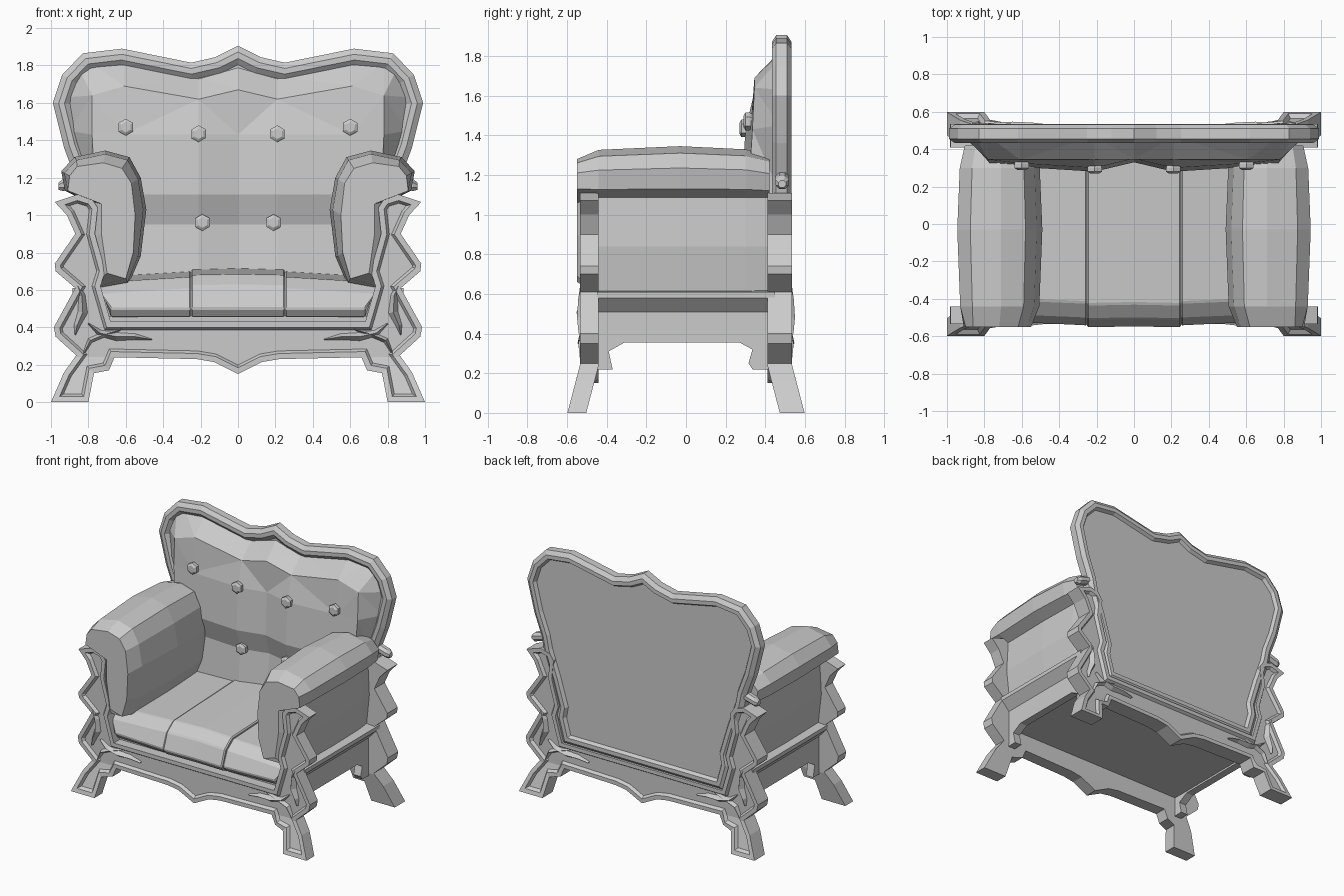
import bpy, bmesh, math
from mathutils import Vector

if "Cube" in bpy.data.objects:
    bpy.data.objects.remove(bpy.data.objects["Cube"], do_unlink=True)

GREY = (0.6, 0.6, 0.6, 1)
grey = bpy.data.materials.new("plain_grey")
grey.use_nodes = True
grey.diffuse_color = GREY
grey.node_tree.nodes["Principled BSDF"].inputs["Base Color"].default_value = GREY


def finish(bm, name, mirror=(False, False), bevel=0):
    bmesh.ops.recalc_face_normals(bm, faces=bm.faces)
    mesh = bpy.data.meshes.new(name)
    bm.to_mesh(mesh)
    bm.free()
    mesh.materials.append(grey)
    ob = bpy.data.objects.new(name, mesh)
    bpy.context.collection.objects.link(ob)
    if bevel:
        mod = ob.modifiers.new("soft_edge", 'BEVEL')
        mod.width, mod.segments = bevel, 1
    if any(mirror):
        mod = ob.modifiers.new("mirror", 'MIRROR')
        mod.use_axis = (*mirror, False)
        mod.use_mirror_merge = False
    return ob


def loft(name, sections, **kw):
    """Skin a list of equal closed rings and cap the ends."""
    bm = bmesh.new()
    rings = [[bm.verts.new(p) for p in s] for s in sections]
    n = len(rings[0])
    for a, b in zip(rings, rings[1:]):
        for i in range(n):
            j = (i + 1) % n
            bm.faces.new((a[i], a[j], b[j], b[i]))
    bm.faces.new(rings[0])
    bm.faces.new(rings[-1])
    return finish(bm, name, **kw)


def symmetric(half):
    """Close a right-hand outline with its mirror image."""
    return half + [(-x, z) for x, z in reversed(half) if x > 0]


def slab(outline, y0, y1, front_steps, back_steps):
    """Extrude an outline along y, then step both faces inward as a moulding."""
    bm = bmesh.new()
    front = [bm.verts.new((x, y0, z)) for x, z in outline]
    back = [bm.verts.new((x, y1, z)) for x, z in outline]
    for i in range(len(outline)):
        j = (i + 1) % len(outline)
        bm.faces.new((front[i], front[j], back[j], back[i]))
    caps = [(bm.faces.new(front), front_steps, -1), (bm.faces.new(back), back_steps, 1)]
    bmesh.ops.recalc_face_normals(bm, faces=bm.faces)
    for face, steps, side in caps:
        for width, out in steps:
            bmesh.ops.inset_individual(bm, faces=[face], thickness=width, use_even_offset=True)
            for v in face.verts:
                v.co.y += side * out
    return bm


# Carved front and back frames: posts, legs and shaped apron in one outline
frame_half = [
    (0, .15), (.13, .215), (.22, .23), (.66, .24), (.69, .17), (.77, .155), (.80, 0),
    (1, 0), (.93, .16), (.865, .25), (.975, .35), (.985, .40), (.87, .61), (.975, .70),
    (.98, .74), (.87, .9), (.915, 1), (.98, 1.07), (.86, 1.11), (.78, 1.085), (.75, 1.04),
    (.765, .9), (.71, .7), (.735, .62), (.68, .43)]
for name, side, inner in [("front_frame", 1, -.44), ("back_frame", -1, -.41)]:
    bm = slab(symmetric(frame_half), -.535, inner, [(.03, 0), (.014, -.022)], [])
    bmesh.ops.bisect_plane(bm, geom=bm.verts[:] + bm.edges[:] + bm.faces[:],
                           plane_co=(0, 0, .241), plane_no=(0, 0, 1))
    for v in bm.verts:
        if abs(v.co.x) > .7 and v.co.z < .24:
            v.co.y -= .063 * (1 - v.co.z / .24)
        v.co.y *= side
    finish(bm, name)

# Backrest frame with moulded rim and flat panel
back_half = [
    (.68, .42), (.735, .62), (.72, .7), (.78, .9), (.85, 1.1), (.87, 1.2), (.93, 1.36),
    (.99, 1.6), (.94, 1.75), (.83, 1.865), (.62, 1.89), (.25, 1.815), (.12, 1.845), (0, 1.905)]
finish(slab(symmetric(back_half), .455, .51,
            [(.03, .022), (.03, 0), (.03, -.025)],
            [(.03, .022), (.03, 0), (.015, -.025)]), "backrest_frame")

# Scroll ends below the backrest rim
scroll = []
for x, r in [(.84, .036), (.935, .036), (.96, .02)]:
    scroll.append([(x, .485 + r * math.cos(a * math.pi / 4 + .39),
                    1.19 - (x - .84) * .3 + r * math.sin(a * math.pi / 4 + .39))
                   for a in range(8)])
loft("backrest_scroll", scroll, mirror=(True, False))

# Back cushion: columns of (x, z of outer top, z of inner top, hollow), rows of (z, y)
columns = [(0, 1.80, 1.67, .05), (.21, 1.74, 1.62, 0), (.61, 1.82, 1.69, .025),
           (.78, 1.81, 1.64, .035)]
rows = [(1.43, .30), (1.11, .28), (.95, .33), (.64, .30)]
bm = bmesh.new()
grid = []
for x, outer, inner, hollow in columns:
    squeeze = [1, .98, .9, .85] if x > .7 else [1] * 4
    grid.append([bm.verts.new((x, .47, outer)), bm.verts.new((x, .345, inner))]
                + [bm.verts.new((x * s, y + hollow, z)) for s, (z, y) in zip(squeeze, rows)])
side = [(.85, 1.78), (.915, 1.63), (.9, 1.45), (.8, 1.11), (.75, .95), (.7, .64)]
grid.append([bm.verts.new((x, .47, z)) for x, z in side])
for a, b in zip(grid, grid[1:]):
    for i in range(len(a) - 1):
        bm.faces.new((a[i], a[i + 1], b[i + 1], b[i]))
bmesh.ops.triangulate(bm, faces=bm.faces)
finish(bm, "back_cushion", mirror=(True, False))

# Hexagonal tufting buttons
for label, x, z, y in [("outer", .6, 1.47, .29), ("inner", .21, 1.435, .27), ("lower", .19, .96, .295)]:
    rings = [[(x + r * math.cos(a * math.pi / 3 + .5), y + d,
               z + r * math.sin(a * math.pi / 3 + .5)) for a in range(6)]
             for d, r in [(.07, .03), (.03, .045), (.01, .045), (0, .028)]]
    loft(label + "_buttons", rings, mirror=(True, False))

# Rolled arms: a slim front ring and a full ring, skinned from front to back
arm_front = [(.91, 1.13), (.90, 1.21), (.86, 1.26), (.72, 1.28), (.62, 1.25), (.57, 1.17),
             (.55, 1), (.56, .8), (.60, .66), (.70, .69), (.73, .9), (.73, 1.06)]
arm_full = [(.925, 1.13), (.945, 1.235), (.875, 1.31), (.71, 1.345), (.58, 1.31), (.52, 1.2),
            (.49, 1.03), (.52, .78), (.58, .64), (.82, .60), (.85, .84), (.835, 1.085)]


def arm_ring(y, s):
    return [(.72 + (x - .72) * s, y, 1.08 + (z - 1.08) * (s if z > 1.1 else 1))
            for x, z in arm_full]


loft("rolled_arms", [[(x, -.55, z) for x, z in arm_front], arm_ring(-.44, .93),
                     arm_ring(-.03, 1), arm_ring(.3, .94), arm_ring(.42, .82)],
     mirror=(True, False))


# Seat cushions
def seat_ring(x, drop, pull, lean=0):
    return [(x - lean, -.52 + pull, .455), (x - lean, -.555 + pull, .5),
            (x, -.51 + pull, .62 - drop), (x, -.43 + pull, .68 - drop),
            (x, .36, .71 - drop), (x - lean, .36, .455)]


loft("middle_seat_cushion", [seat_ring(-.25, 0, 0), seat_ring(0, -.005, .005),
                             seat_ring(.25, 0, 0)], bevel=.008)
loft("side_seat_cushions", [seat_ring(.25, .01, .01), seat_ring(.74, .04, .03, .06)],
     mirror=(True, False), bevel=.008)

# Side rails with bracketed lower edge
rail = [(-.45, .22), (-.37, .22), (-.39, .31), (-.31, .355), (.27, .355),
        (.335, .32), (.315, .25), (.335, .22), (.45, .22), (.45, .52), (-.45, .52)]
loft("side_rails", [[(x, y, z) for y, z in rail] for x in (.76, .82)], mirror=(True, False))

# Flared ledge moulding above the side rails
ledge = [(.76, .50), (.82, .51), (.885, .58), (.885, .61), (.76, .62)]
loft("side_ledges", [[(x, y, z) for x, z in ledge] for y in (-.45, .45)], mirror=(True, False))

# Seat base
base = [(-.77, .37), (.77, .37), (.77, .46), (-.77, .46)]
loft("seat_base", [[(x, y, z) for x, z in base] for y in (-.46, .46)])


# Carved leaves on the posts and apron: (x, z, half width) along each stem
def leaf(name, path):
    rings = []
    for i, (x, z, w) in enumerate(path):
        a, b = path[max(i - 1, 0)], path[min(i + 1, len(path) - 1)]
        d = Vector((b[0] - a[0], b[1] - a[1])).normalized()
        rings.append([(x - d.y * w, -.51, z + d.x * w), (x, -.53 - w * .7, z),
                      (x + d.y * w, -.51, z - d.x * w), (x, -.50, z)])
    loft(name, rings, mirror=(True, True))


leaf("post_leaves", [(.87, .65, .004), (.835, .57, .02), (.83, .48, .028),
                     (.86, .41, .018), (.87, .36, .004)])
leaf("apron_leaves", [(.46, .335, .004), (.55, .35, .018), (.65, .35, .024),
                      (.74, .37, .018), (.80, .42, .004)])
leaf("corner_leaves", [(.62, .39, .004), (.72, .36, .016), (.79, .33, .016), (.83, .25, .004)])
